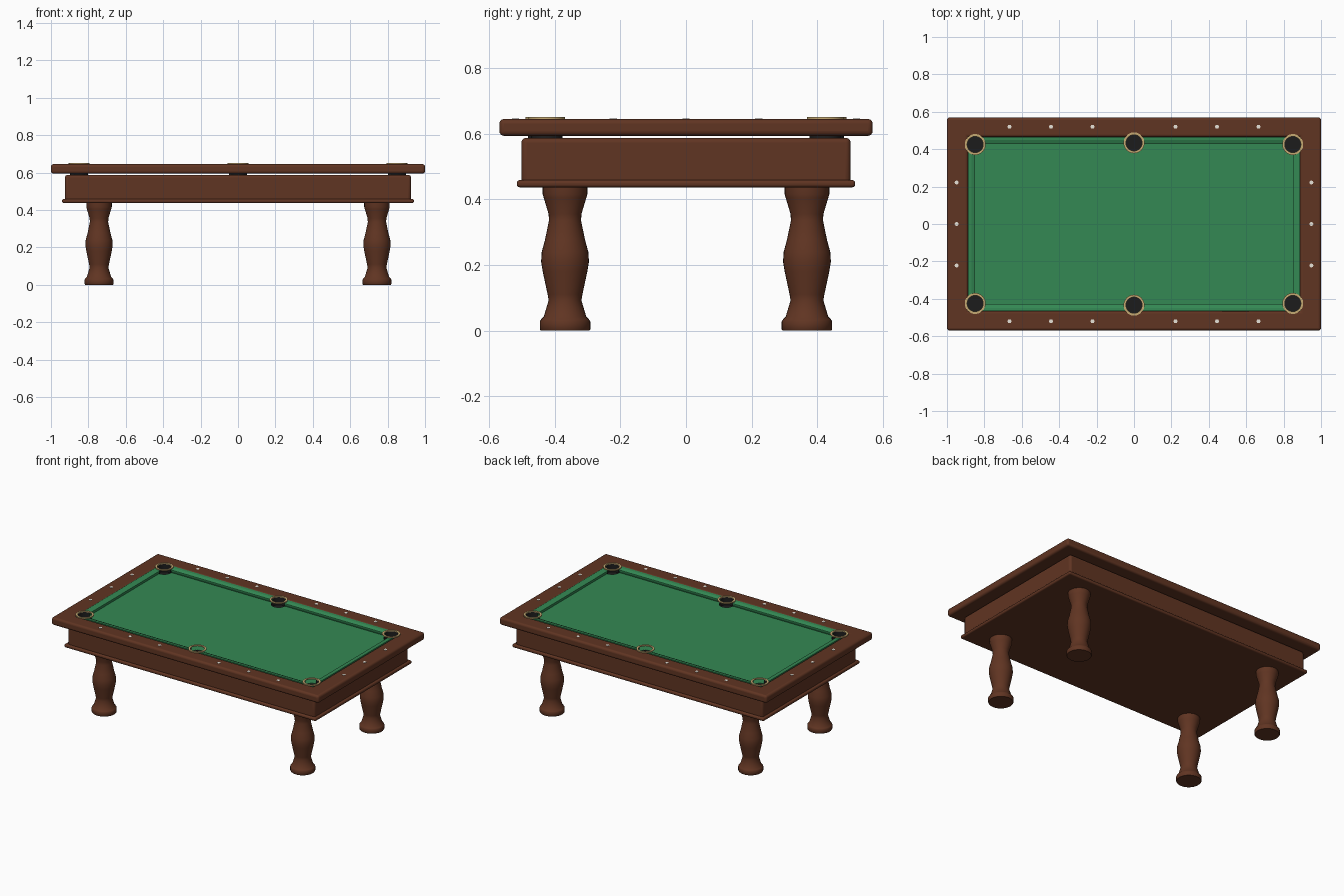
import bpy, bmesh, math
from mathutils import Vector, Matrix

old = bpy.data.objects.get("Cube")
if old:
    bpy.data.objects.remove(old, do_unlink=True)


def material(name, r, g, b):
    m = bpy.data.materials.new(name)
    m.use_nodes = True
    m.diffuse_color = (r, g, b, 1)
    m.node_tree.nodes["Principled BSDF"].inputs["Base Color"].default_value = (r, g, b, 1)
    return m


wood = material("dark wood", 0.118, 0.035, 0.016)
cloth = material("green cloth", 0.034, 0.25, 0.088)
black = material("pocket black", 0.012, 0.012, 0.012)
brass = material("brass", 0.56, 0.4, 0.17)
ivory = material("ivory", 0.85, 0.82, 0.74)


def finish(name, bm, mat, angle=None):
    bmesh.ops.recalc_face_normals(bm, faces=bm.faces)
    mesh = bpy.data.meshes.new(name)
    bm.to_mesh(mesh)
    bm.free()
    ob = bpy.data.objects.new(name, mesh)
    bpy.context.collection.objects.link(ob)
    mesh.materials.append(mat)
    if angle:
        bpy.ops.object.select_all(action="DESELECT")
        ob.select_set(True)
        bpy.context.view_layer.objects.active = ob
        bpy.ops.object.shade_smooth_by_angle(angle=math.radians(angle))
    return ob


def bevel(ob, width):
    mod = ob.modifiers.new("soft edges", "BEVEL")
    mod.width = width
    mod.segments = 4


def box(name, hx, hy, z0, z1, mat, round_edge=0):
    bm = bmesh.new()
    bmesh.ops.create_cube(bm, size=1)
    for v in bm.verts:
        v.co = Vector((v.co.x * 2 * hx, v.co.y * 2 * hy, z0 + (v.co.z + 0.5) * (z1 - z0)))
    ob = finish(name, bm, mat, 35)
    if round_edge:
        bevel(ob, round_edge)
    return ob


def frame(name, profile, mat, angle=None):
    """Sweep a closed profile of (half x, half y, z) around a rectangle."""
    bm = bmesh.new()
    loops = [[bm.verts.new((sx * x, sy * y, z)) for x, y, z in profile]
             for sx, sy in ((-1, -1), (1, -1), (1, 1), (-1, 1))]
    n = len(profile)
    for i in range(4):
        a, b = loops[i], loops[(i + 1) % 4]
        for j in range(n):
            k = (j + 1) % n
            bm.faces.new((a[j], b[j], b[k], a[k]))
    return finish(name, bm, mat, angle)


def lathe(name, profile, mat, center, steps=40, start=0, sweep=2 * math.pi, angle=40):
    """Spin (radius, z) points about a vertical axis."""
    bm = bmesh.new()
    verts = [bm.verts.new((r, 0, z)) for r, z in profile]
    edges = [bm.edges.new(pair) for pair in zip(verts, verts[1:])]
    bmesh.ops.rotate(bm, verts=verts, matrix=Matrix.Rotation(start, 3, "Z"))
    bmesh.ops.spin(bm, geom=verts + edges, axis=(0, 0, 1), cent=(0, 0, 0),
                   angle=sweep, steps=steps)
    bmesh.ops.remove_doubles(bm, verts=bm.verts, dist=0.0001)
    ob = finish(name, bm, mat, angle)
    ob.location = (*center, 0)
    return ob


# Cabinet, base moulding and the cloth bed set inside the rail
IX, IY = 0.887, 0.466
BED = 0.617
box("cabinet", 0.925, 0.502, 0.445, 0.588, wood, 0.015)
box("base_moulding", 0.941, 0.516, 0.437, 0.459, wood, 0.009)
bed = box("bed", IX, IY, 0.597, BED, cloth)

# Rail frame
rail = frame("rail", [(1, 0.569, 0.594), (1, 0.569, 0.645),
                      (IX, IY, 0.645), (IX, IY, 0.594)], wood, 35)
bevel(rail, 0.014)

# Cushions with a slightly undercut nose
cushions = frame("cushions", [(IX, IY, 0.6), (IX, IY, 0.646), (0.87, 0.449, 0.645),
                              (0.85, 0.429, 0.637), (0.85, 0.429, 0.63),
                              (0.857, 0.436, 0.612)], cloth)

# Pockets: (x, y, first angle and sweep of the upper liner)
pockets = []
for sy in (-1, 1):
    pockets.append((0, sy * 0.434, 0 if sy > 0 else math.pi, math.pi))
    for sx in (-1, 1):
        out = math.atan2(sy, sx)
        pockets.append((sx * 0.849, sy * 0.425, out - 0.75 * math.pi, 1.5 * math.pi))

bm = bmesh.new()
for x, y, _, _ in pockets:
    bmesh.ops.create_cone(bm, cap_ends=True, segments=40, radius1=0.047, radius2=0.047,
                          depth=0.2, matrix=Matrix.Translation((x, y, 0.64)))
cutter = finish("pocket_cutter", bm, black)
cutter.hide_render = True
cutter.hide_viewport = True
for ob in (rail, cushions, bed):
    mod = ob.modifiers.new("pocket holes", "BOOLEAN")
    mod.object = cutter
    mod.operation = "DIFFERENCE"
    mod.solver = "EXACT"

for i, (x, y, start, sweep) in enumerate(pockets):
    lathe(f"pocket_liner_{i}", [(0.048, BED), (0.048, 0.645), (0.045, 0.645), (0.045, BED)],
          black, (x, y), 30, start, sweep)
    lathe(f"pocket_cup_{i}", [(0, 0.592), (0.045, 0.592), (0.045, BED), (0.048, BED - 0.001),
                              (0.048, 0.587)], black, (x, y))
    lathe(f"pocket_ring_{i}", [(0.043, 0.645), (0.043, 0.651), (0.056, 0.651),
                               (0.056, 0.645), (0.043, 0.645)], brass, (x, y))

# Flat diamond sights on the rails
sights = [(sx * x, sy * 0.52) for x in (0.222, 0.444, 0.666) for sx in (-1, 1) for sy in (-1, 1)]
sights += [(sx * 0.948, y) for y in (-0.222, 0, 0.222) for sx in (-1, 1)]
bm = bmesh.new()
for x, y in sights:
    bmesh.ops.create_cone(bm, cap_ends=True, segments=8, radius1=0.011, radius2=0.011,
                          depth=0.003, matrix=Matrix.Translation((x, y, 0.645)))
finish("rail_sights", bm, ivory)

# Turned legs
leg = [(0, 0), (0.074, 0), (0.077, 0.004), (0.077, 0.028), (0.073, 0.034), (0.065, 0.042),
       (0.05, 0.092), (0.053, 0.11), (0.068, 0.18), (0.073, 0.21), (0.071, 0.24),
       (0.061, 0.277), (0.049, 0.335), (0.05, 0.355), (0.065, 0.405), (0.068, 0.415),
       (0.068, 0.445), (0, 0.445)]
for sx, side in ((-1, "right"), (1, "left")):
    for sy, end in ((-1, "front"), (1, "back")):
        lathe(f"{end}_{side}_leg", leg, wood, (sx * 0.743, sy * 0.369), 32)
